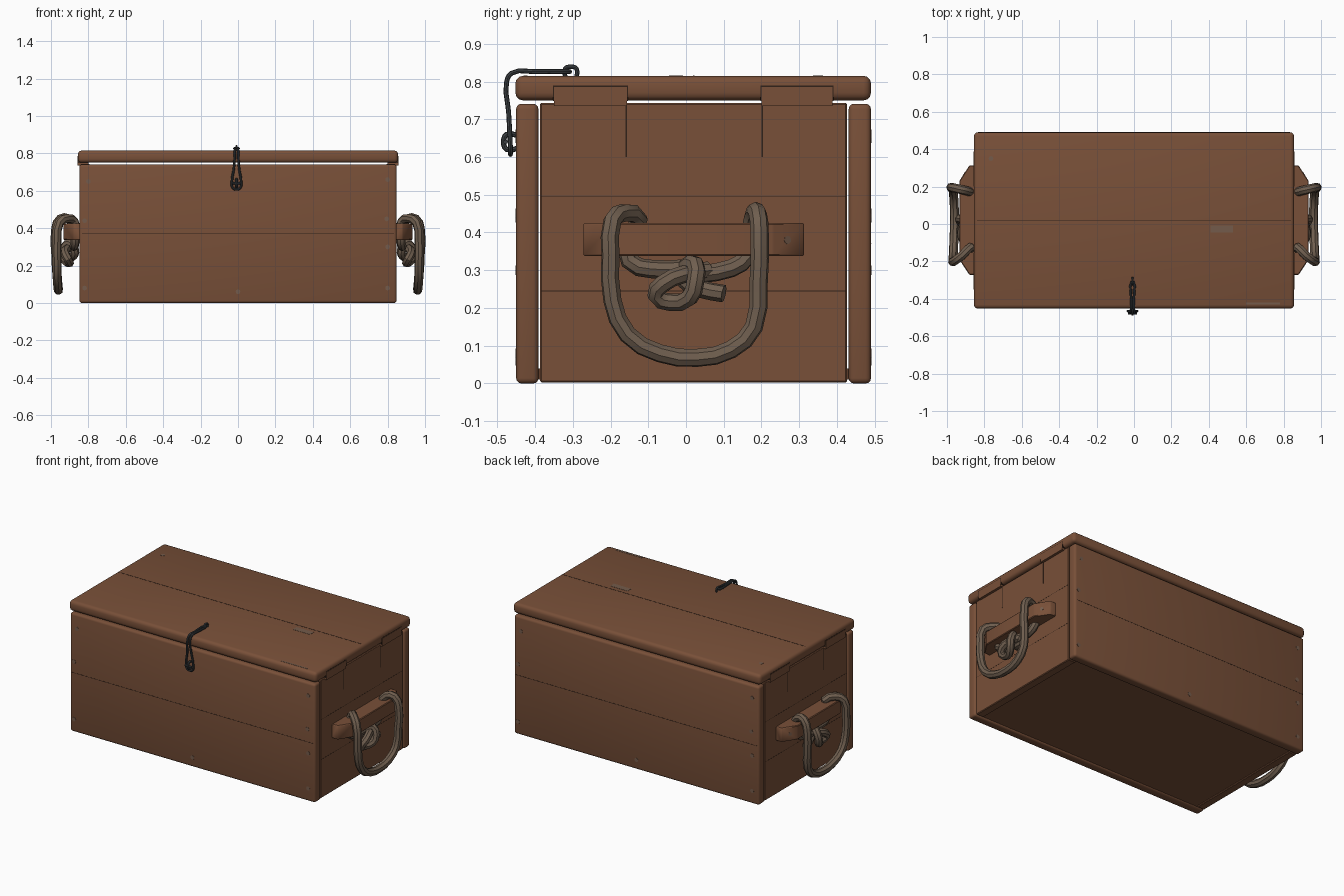
import bpy, bmesh, math
from mathutils import Vector, Matrix

if "Cube" in bpy.data.objects:
    bpy.data.objects.remove(bpy.data.objects["Cube"])


def mat(name, rgb):
    m = bpy.data.materials.new(name)
    m.diffuse_color = (*rgb, 1)
    m.use_nodes = True
    m.node_tree.nodes["Principled BSDF"].inputs["Base Color"].default_value = m.diffuse_color
    return m


WOOD = mat("brown wood", (0.190, 0.080, 0.040))
DARK = mat("dark seam", (0.030, 0.015, 0.009))
ROPE = mat("rope", (0.160, 0.113, 0.078))
IRON = mat("dark iron", (0.045, 0.051, 0.056))
WORN = mat("worn grey", (0.175, 0.105, 0.070))


def finish(bm, name, m, smooth=True):
    bmesh.ops.recalc_face_normals(bm, faces=bm.faces)
    me = bpy.data.meshes.new(name)
    bm.to_mesh(me)
    bm.free()
    me.materials.append(m)
    ob = bpy.data.objects.new(name, me)
    bpy.context.collection.objects.link(ob)
    if smooth:
        bpy.context.view_layer.objects.active = ob
        ob.select_set(True)
        bpy.ops.object.shade_smooth_by_angle(angle=math.radians(35))
        ob.select_set(False)
    return ob


def box(name, x, y, z, m=WOOD, r=0.0, seg=3):
    bm = bmesh.new()
    bmesh.ops.create_cube(bm, size=1)
    for v in bm.verts:
        v.co = [lo + (c + 0.5) * (hi - lo) for c, (lo, hi) in zip(v.co, (x, y, z))]
    if r:
        bmesh.ops.bevel(bm, geom=bm.edges[:], offset=r, segments=seg, profile=0.5, affect='EDGES')
    return finish(bm, name, m, bool(r))


def tube(name, pts, radius, m, cyclic=False, res=3):
    cu = bpy.data.curves.new(name, 'CURVE')
    cu.dimensions = '3D'
    cu.resolution_u = res
    cu.bevel_depth = radius
    cu.bevel_resolution = 2
    cu.use_fill_caps = True
    sp = cu.splines.new('BEZIER')
    sp.bezier_points.add(len(pts) - 1)
    for p, co in zip(sp.bezier_points, pts):
        p.co = co
        p.handle_left_type = p.handle_right_type = 'AUTO'
    sp.use_cyclic_u = cyclic
    cu.materials.append(m)
    ob = bpy.data.objects.new(name, cu)
    bpy.context.collection.objects.link(ob)
    bpy.context.view_layer.objects.active = ob
    ob.select_set(True)
    bpy.ops.object.convert(target='MESH')
    bpy.ops.object.shade_smooth_by_angle(angle=math.radians(40))
    bpy.context.object.select_set(False)


def span(s, a, b):
    return tuple(sorted((s * a, s * b)))


def nail(name, pos, normal, r=0.013):
    # flat nail head lying on a board
    bm = bmesh.new()
    rot = Vector((0, 0, 1)).rotation_difference(Vector(normal)).to_matrix().to_4x4()
    bmesh.ops.create_cone(bm, cap_ends=True, segments=8, radius1=r, radius2=r, depth=0.006,
                          matrix=Matrix.Translation(pos) @ rot)
    finish(bm, name, WORN, False)


# long boards, floor and lid
box("front_board", (-0.848, 0.848), (-0.45, -0.391), (0, 0.741), r=0.014)
box("back_board", (-0.848, 0.848), (0.431, 0.49), (0, 0.741), r=0.014)
box("floor_board", (-0.825, 0.825), (-0.392, 0.432), (0.01, 0.04))
box("lid", (-0.856, 0.856), (-0.452, 0.49), (0.75, 0.815), r=0.02)

# plank seams
box("lid_seam", (-0.84, 0.84), (0.018, 0.022), (0.812, 0.8157), DARK)
box("front_seam", (-0.835, 0.835), (-0.4508, -0.44), (0.369, 0.3715), DARK)
box("back_seam", (-0.835, 0.835), (0.48, 0.4908), (0.369, 0.3715), DARK)

for s, side in ((1, "right"), (-1, "left")):
    # end panel with the two tabs that notch into the lid
    box(side + "_end_panel", span(s, 0.79, 0.842), (-0.387, 0.427), (0.003, 0.743), r=0.004, seg=1)
    for i, (a, b, crack) in enumerate(((-0.35, -0.156, -0.158), (0.2, 0.388, 0.202))):
        box(f"{side}_notch_{i}", span(s, 0.80, 0.8565), (a - 0.003, b + 0.003), (0.748, 0.789), DARK)
        box(f"{side}_tab_{i}", span(s, 0.80, 0.858), (a, b), (0.735, 0.785))
        box(f"{side}_crack_{i}", span(s, 0.838, 0.8428), (crack - 0.002, crack + 0.002),
            (0.60, 0.735), DARK)
    for z in (0.245, 0.495):
        box(side + "_end_seam", span(s, 0.838, 0.8424), (-0.383, 0.423), (z - 0.001, z + 0.001), DARK)

    # carrying batten with tapered ends
    bm = bmesh.new()
    prof = [(0.835, -0.272), (0.88, -0.272), (0.934, -0.19), (0.934, 0.23), (0.88, 0.313), (0.835, 0.313)]
    f = bm.faces.new([bm.verts.new((s * x, y, 0.338)) for x, y in prof])
    ext = bmesh.ops.extrude_face_region(bm, geom=[f])
    bmesh.ops.translate(bm, vec=(0, 0, 0.087), verts=[v for v in ext["geom"] if isinstance(v, bmesh.types.BMVert)])
    bmesh.ops.bevel(bm, geom=bm.edges[:], offset=0.004, segments=1, affect='EDGES')
    finish(bm, side + "_batten", WOOD)
    nail(side + "_batten_nail", (s * 0.907, 0.268, 0.38), (s * 0.84, 0.54, 0), 0.011)

    # rope handle: over the batten, hanging in a U, tied underneath
    handle = [(0.875, 0.0, 0.305), (0.878, -0.09, 0.303), (0.872, -0.15, 0.325), (0.87, -0.15, 0.38),
              (0.875, -0.125, 0.435), (0.915, -0.165, 0.452), (0.955, -0.195, 0.43), (0.968, -0.2, 0.34),
              (0.968, -0.195, 0.22), (0.966, -0.155, 0.13), (0.962, -0.07, 0.08), (0.96, 0.03, 0.068),
              (0.962, 0.12, 0.09), (0.968, 0.18, 0.15), (0.974, 0.192, 0.26), (0.974, 0.195, 0.4),
              (0.95, 0.19, 0.45), (0.905, 0.18, 0.45), (0.872, 0.17, 0.40), (0.87, 0.165, 0.34),
              (0.876, 0.12, 0.305), (0.88, 0.04, 0.29)]
    tube(side + "_rope_handle", [(s * x, y, z) for x, y, z in handle], 0.0245, ROPE, res=2)
    knot = [(0.88, 0.06, 0.30), (0.915, -0.01, 0.288), (0.925, -0.06, 0.265), (0.91, -0.08, 0.235),
            (0.90, -0.04, 0.215), (0.925, 0.01, 0.228), (0.935, 0.025, 0.27), (0.915, 0.025, 0.315),
            (0.885, 0.0, 0.31), (0.872, 0.0, 0.27), (0.885, 0.04, 0.25), (0.90, 0.1, 0.238)]
    tube(side + "_rope_knot", [(s * x, y, z) for x, y, z in knot], 0.0235, ROPE, res=2)

# wire hasp: narrow hairpin bent over the lid edge, widening to a teardrop
half = [(0.005, -0.31, 0.826), (0.007, -0.40, 0.826), (0.008, -0.462, 0.822), (0.009, -0.475, 0.80),
        (0.014, -0.47, 0.72), (0.025, -0.466, 0.645), (0.02, -0.465, 0.615)]
cx = -0.008
loop = [(cx + x, y, z) for x, y, z in half] + [(cx, -0.465, 0.607)]
loop += [(cx - x, y, z) for x, y, z in reversed(half)]
tube("wire_hasp", loop, 0.0065, IRON, cyclic=True)

# staples holding the hasp
tube("lid_staple", [(cx, -0.318, 0.805), (cx, -0.32, 0.834), (cx, -0.304, 0.839), (cx, -0.29, 0.834),
                    (cx, -0.292, 0.805)], 0.006, IRON)
tube("front_staple", [(cx, -0.44, 0.655), (cx, -0.475, 0.66), (cx, -0.483, 0.64), (cx, -0.475, 0.62),
                      (cx, -0.44, 0.625)], 0.007, IRON)
tube("staple_peg", [(cx - 0.024, -0.478, 0.64), (cx + 0.024, -0.478, 0.64)], 0.006, IRON)

# nail heads on front and back, worn patches on the lid
for x, z in ((-0.8, 0.65), (-0.82, 0.44), (0.8, 0.66), (0.795, 0.45), (0.8, 0.3), (-0.82, 0.08), (0, 0.06), (0.8, 0.08)):
    nail("front_nail", (x, -0.4485, z), (0, -1, 0))
    nail("back_nail", (-x, 0.4885, z), (0, 1, 0))
nail("lid_nail", (-0.765, 0.35, 0.8135), (0, 0, 1))
box("lid_worn_patch", (0.41, 0.53, ), (-0.045, -0.008), (0.812, 0.8162), WORN)
box("lid_edge_worn_patch", (0.6, 0.78), (-0.431, -0.42), (0.812, 0.8160), WORN)
